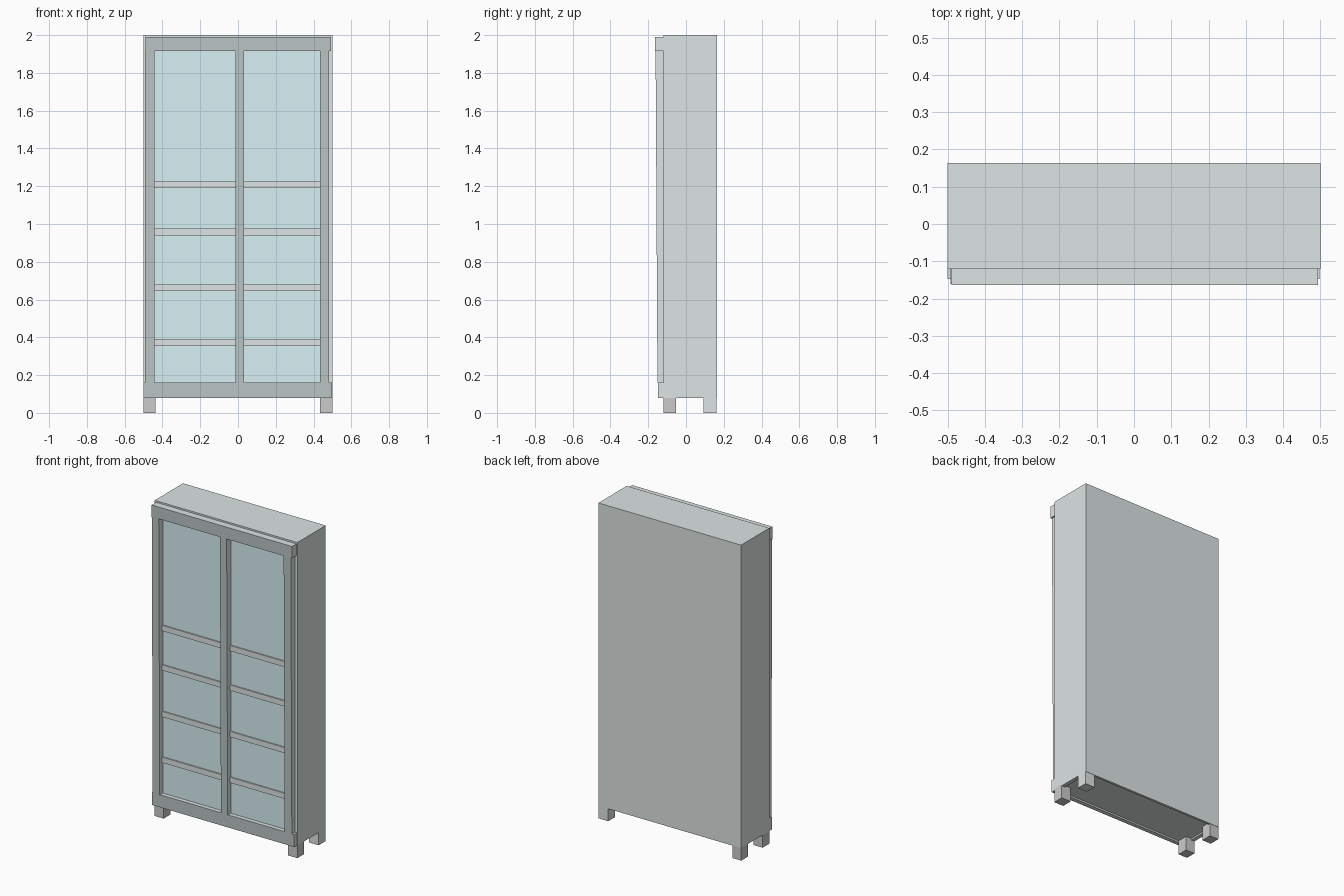
import bpy
import bmesh

if "Cube" in bpy.data.objects:
    bpy.data.objects.remove(bpy.data.objects["Cube"])


def material(name, rgb):
    m = bpy.data.materials.new(name)
    m.diffuse_color = (*rgb, 1)
    m.use_nodes = True
    m.node_tree.nodes["Principled BSDF"].inputs["Base Color"].default_value = m.diffuse_color
    return m


PAINT = material("painted_wood", (0.72, 0.78, 0.77))
DARK = material("dark_front", (0.49, 0.56, 0.55))
GLASS = material("glass_blue", (0.69, 0.88, 0.91))


def box(name, x, y, z, mat=None, front=None, lean=0.0):
    """Box from (min, max) ranges; front = material of the -y face, lean = forward shift of the top front edge."""
    bm = bmesh.new()
    bmesh.ops.create_cube(bm, size=1)
    for v in bm.verts:
        is_top_front = v.co.y < 0 and v.co.z > 0
        v.co = [r[1] if c > 0 else r[0] for c, r in zip(v.co, (x, y, z))]
        if is_top_front:
            v.co.y -= lean
    bm.normal_update()
    if front:
        for f in bm.faces:
            if f.normal.y < -0.9:
                f.material_index = 1
    me = bpy.data.meshes.new(name)
    bm.to_mesh(me)
    bm.free()
    for m in (mat, front):
        if m:
            me.materials.append(m)
    ob = bpy.data.objects.new(name, me)
    bpy.context.collection.objects.link(ob)
    return ob


# Carcass: sides, back, top and bottom boards
box("side_panel_left", (-0.5, -0.475), (-0.12, 0.163), (0.08, 2.0), PAINT)
box("side_panel_right", (0.475, 0.5), (-0.12, 0.163), (0.08, 2.0), PAINT)
box("back_panel", (-0.475, 0.475), (0.148, 0.163), (0.08, 2.0), PAINT)
box("top_board", (-0.475, 0.475), (-0.12, 0.148), (1.96, 2.0), PAINT)
box("bottom_board", (-0.475, 0.475), (-0.12, 0.148), (0.09, 0.13), PAINT)

# Front frame: rails at top and bottom
box("top_rail", (-0.49, 0.493), (-0.164, -0.12), (1.915, 1.99), PAINT, DARK)
box("bottom_rail", (-0.5, 0.497), (-0.147, -0.12), (0.08, 0.16), PAINT, DARK)

# Door stiles, leaning slightly forward at the top
for name, x in (("left", (-0.492, -0.443)), ("centre", (-0.014, 0.033)), ("right", (0.433, 0.483))):
    box(f"stile_{name}", x, (-0.151, -0.118), (0.16, 1.915), PAINT, DARK, lean=0.01)

# Glass panes behind the stiles
for name, x in (("left", (-0.475, 0.01)), ("right", (0.01, 0.475))):
    box(f"glass_pane_{name}", x, (-0.118, -0.113), (0.13, 1.96), GLASS)

# Shelves
for i, z in enumerate((0.355, 0.645, 0.94, 1.19)):
    box(f"shelf_{i + 1}", (-0.475, 0.475), (-0.126, 0.148), (z, z + 0.035), PAINT)

# Feet
for sx, x in (("left", (-0.5, -0.437)), ("right", (0.433, 0.5))):
    for sy, y in (("front", (-0.12, -0.053)), ("back", (0.093, 0.161))):
        painted = PAINT if (sx, sy) == ("right", "back") else None
        box(f"foot_{sy}_{sx}", x, y, (0.0, 0.09), painted)
